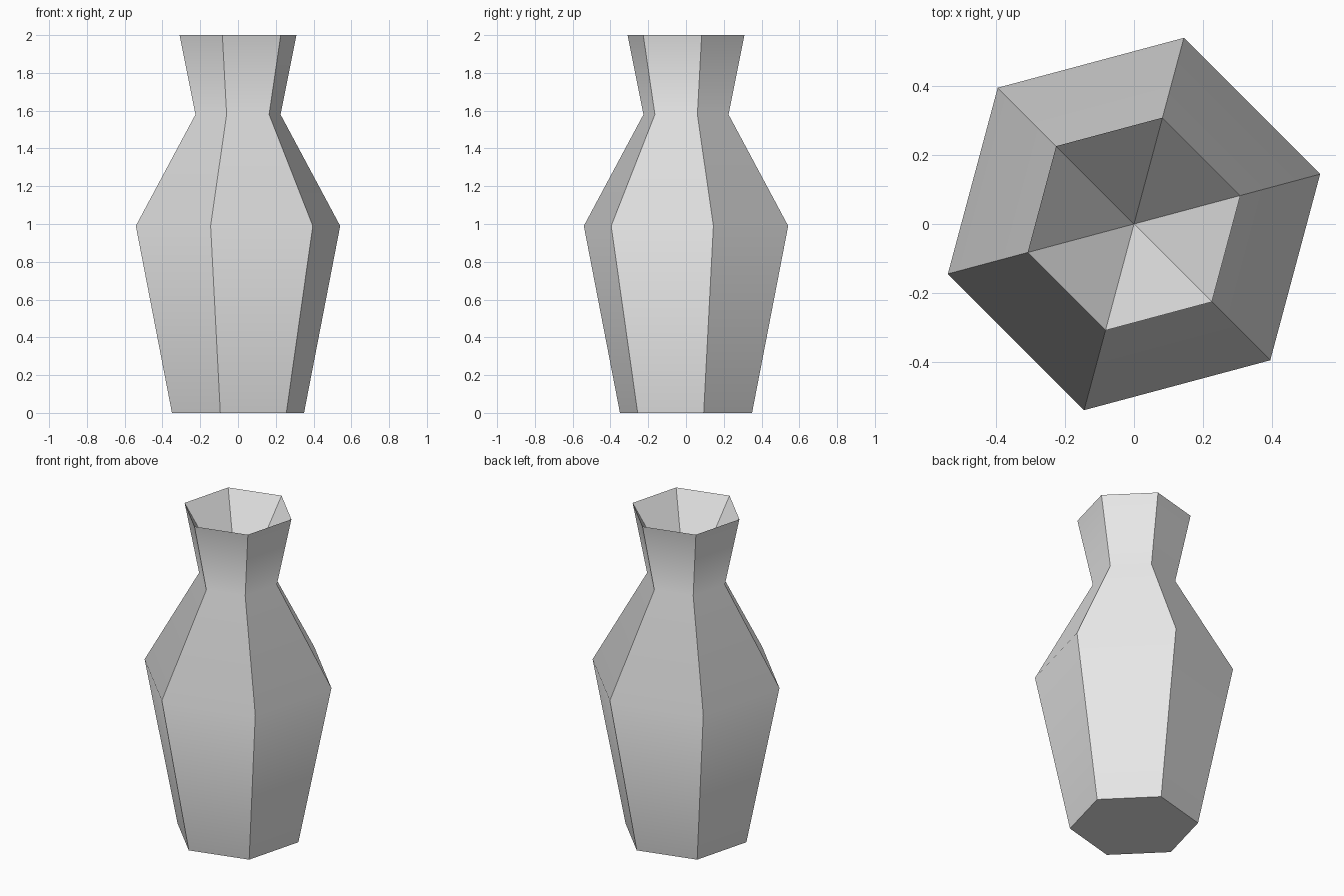
import bpy
import bmesh
from math import cos, sin, tau, radians

SIDES = 6
TURN = radians(15)

cube = bpy.data.objects.get("Cube")
if cube:
    bpy.data.objects.remove(cube, do_unlink=True)

# Plain grey clay
clay = bpy.data.materials.new("grey_clay")
clay.use_nodes = True
clay.diffuse_color = (0.8, 0.8, 0.8, 1)
clay.node_tree.nodes["Principled BSDF"].inputs["Base Color"].default_value = (0.8, 0.8, 0.8, 1)

# Radius and height: foot, shoulder, neck, rim
profile = [(0.362, 0), (0.56, 0.99), (0.233, 1.58), (0.32, 2)]
hollow_depth = 0.54


def ring(bm, radius, z):
    angles = [TURN + tau * i / SIDES for i in range(SIDES)]
    return [bm.verts.new((radius * cos(a), radius * sin(a), z)) for a in angles]


bm = bmesh.new()
rings = [ring(bm, r, z) for r, z in profile]

# Outer walls
for low, high in zip(rings, rings[1:]):
    for i in range(SIDES):
        j = (i + 1) % SIDES
        bm.faces.new((low[i], low[j], high[j], high[i]))

# Flat foot
bm.faces.new(rings[0][::-1])

# Hollow mouth tapering to a point inside the neck
rim = rings[-1]
tip = bm.verts.new((0, 0, profile[-1][1] - hollow_depth))
for i in range(SIDES):
    bm.faces.new((rim[i], rim[(i + 1) % SIDES], tip))

mesh = bpy.data.meshes.new("vase")
bm.to_mesh(mesh)
bm.free()
mesh.materials.append(clay)
vase = bpy.data.objects.new("vase", mesh)
bpy.context.collection.objects.link(vase)

# Soft bends up the wall, crisp corners around it
bpy.ops.object.select_all(action="DESELECT")
vase.select_set(True)
bpy.context.view_layer.objects.active = vase
bpy.ops.object.shade_smooth_by_angle(angle=radians(45))
